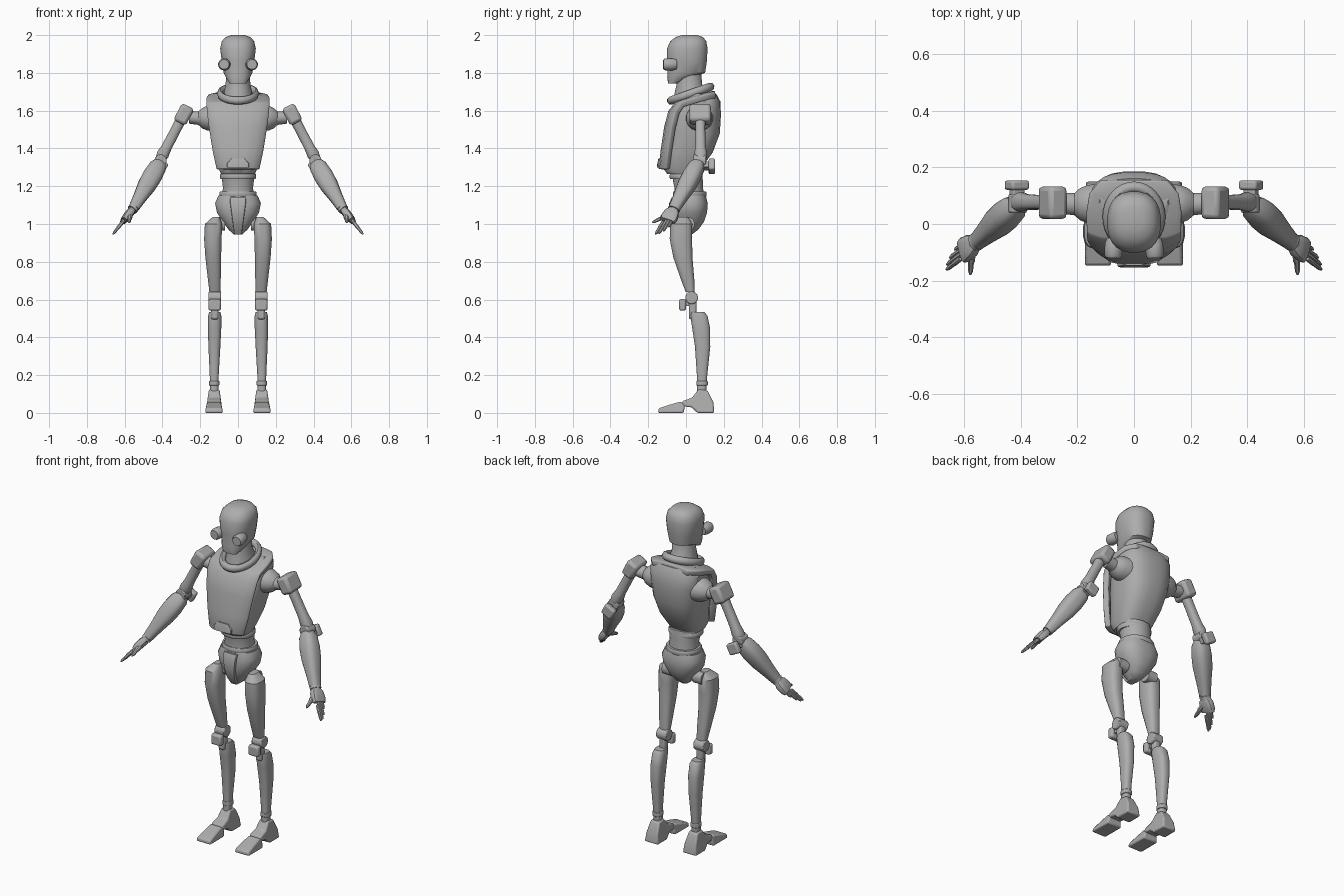
import bpy, bmesh, math
from mathutils import Vector, Matrix

grey = bpy.data.materials.new("robot_grey")
grey.diffuse_color = (0.42, 0.42, 0.42, 1)


def finish(name, bm, mirror=False, bevel=0, thick=0, angle=30):
    bmesh.ops.recalc_face_normals(bm, faces=bm.faces)
    me = bpy.data.meshes.new(name)
    bm.to_mesh(me)
    bm.free()
    me.materials.append(grey)
    ob = bpy.data.objects.new(name, me)
    bpy.context.collection.objects.link(ob)
    bpy.ops.object.select_all(action='DESELECT')
    ob.select_set(True)
    bpy.context.view_layer.objects.active = ob
    bpy.ops.object.shade_smooth_by_angle(angle=math.radians(angle))
    if thick:
        m = ob.modifiers.new("thickness", 'SOLIDIFY')
        m.thickness, m.offset = thick, 0
    if bevel:
        m = ob.modifiers.new("bevel", 'BEVEL')
        m.width, m.segments, m.limit_method = bevel, 2, 'ANGLE'
    if mirror:
        m = ob.modifiers.new("mirror", 'MIRROR')
        m.use_mirror_merge = False
    return ob


def loft(name, sections, axis=(0, 0, 1), ref=(1, 0, 0), n=16, power=2.4, **kw):
    """Skin superellipse sections (x, y, z, half_u, half_v) with capped ends."""
    d = Vector(axis).normalized()
    u = Vector(ref)
    u = (u - d * u.dot(d)).normalized()
    v = d.cross(u)
    bm = bmesh.new()
    rings = []
    for x, y, z, ru, rv in sections:
        ring = []
        for i in range(n):
            a = 2 * math.pi * (i + 0.5) / n
            c, s = math.cos(a), math.sin(a)
            p = Vector((x, y, z)) + u * math.copysign(abs(c) ** (2 / power), c) * ru \
                + v * math.copysign(abs(s) ** (2 / power), s) * rv
            ring.append(bm.verts.new(p))
        rings.append(ring)
    for a, b in zip(rings, rings[1:]):
        for i in range(n):
            bm.faces.new((a[i], a[(i + 1) % n], b[(i + 1) % n], b[i]))
    bm.faces.new(rings[0])
    bm.faces.new(rings[-1])
    return finish(name, bm, **kw)


def limb(name, a, b, radii, ref=(0, 1, 0), **kw):
    """Loft from a to b; radii are (fraction, half_u, half_v)."""
    a, b = Vector(a), Vector(b)
    return loft(name, [(*a.lerp(b, t), ru, rv) for t, ru, rv in radii], b - a, ref, **kw)


def box(name, centre, size, tilt=0, bevel=0.01, **kw):
    bm = bmesh.new()
    bmesh.ops.create_cube(bm, size=1, matrix=Matrix.Translation(centre)
                          @ Matrix.Rotation(tilt, 4, 'Y') @ Matrix.Diagonal((*size, 1)))
    return finish(name, bm, bevel=bevel, **kw)


def prism(name, profile, x, half, taper, **kw):
    """Extrude a (y, z) profile across x, narrower towards the top."""
    bm = bmesh.new()
    sides = [[bm.verts.new((x + s * half * (1 - taper * z), y, z)) for y, z in profile] for s in (-1, 1)]
    bm.faces.new(sides[0])
    bm.faces.new(sides[1])
    k = len(profile)
    for i in range(k):
        j = (i + 1) % k
        bm.faces.new((sides[0][i], sides[0][j], sides[1][j], sides[1][i]))
    return finish(name, bm, **kw)


# Head, eyes and neck
loft("head", [(0, -.07, 1.745, .045, .025), (0, -.03, 1.778, .066, .07), (0, .002, 1.80, .076, .10),
              (0, .005, 1.86, .087, .106), (0, .007, 1.93, .095, .108), (0, .012, 1.968, .086, .096),
              (0, .018, 1.99, .065, .072), (0, .02, 2.0, .035, .04)], n=24, angle=40)
limb("eye", (.07, -.05, 1.845), (.074, -.12, 1.845),
     [(0, .026, .026), (.3, .032, .032), (.85, .032, .032), (1, .026, .026)],
     ref=(1, 0, 0), power=2, mirror=True)
loft("neck", [(0, .03, 1.64, .085, .10), (0, .025, 1.70, .075, .085), (0, .018, 1.74, .066, .068),
              (0, .015, 1.81, .064, .066)], n=20, power=2)

# Collar: tilted ring around the neck
tilt = Vector((0, -.35, 1)).normalized()
back = Vector((0, 1, .35)).normalized()
bm = bmesh.new()
N, M = 32, 8
grid = []
for i in range(N):
    a = 2 * math.pi * i / N
    out = Vector((math.cos(a) * .094, 0, 0)) + back * math.sin(a) * .112
    grid.append([bm.verts.new(Vector((0, .025, 1.69)) + out * (1 + .18 * math.cos(b)) + tilt * .022 * math.sin(b))
                 for b in (2 * math.pi * j / M for j in range(M))])
for i in range(N):
    for j in range(M):
        k, l = (i + 1) % N, (j + 1) % M
        bm.faces.new((grid[i][j], grid[k][j], grid[k][l], grid[i][l]))
finish("collar", bm, angle=50)

# Rib cage
loft("torso", [(0, -.02, 1.265, .09, .08), (0, -.02, 1.30, .105, .105), (0, .015, 1.38, .125, .128),
               (0, .04, 1.48, .143, .14), (0, .053, 1.58, .155, .133), (0, .075, 1.65, .155, .107),
               (0, .095, 1.69, .12, .065)], n=24, power=2.7, angle=40)

# Chest shell: a strip that folds over the shoulders and down the front
path = [(.155, 1.69, .115), (.10, 1.68, .155), (.03, 1.66, .165), (-.045, 1.635, .163), (-.08, 1.59, .158),
        (-.10, 1.51, .146), (-.118, 1.39, .126), (-.13, 1.29, .104)]
bm = bmesh.new()
rows = []
for i, (y, z, h) in enumerate(path):
    drop = min(1, i / 4)
    rows.append([bm.verts.new((f * h, y + .035 * drop * abs(f) ** 4, z - .012 * (1 - drop) * abs(f) ** 4))
                 for f in (-1, -.9, -.7, -.35, 0, .35, .7, .9, 1)])
for a, b in zip(rows, rows[1:]):
    for i in range(8):
        bm.faces.new((a[i], a[i + 1], b[i + 1], b[i]))
finish("chest_shell", bm, thick=.032, bevel=.006, angle=40)
loft("chest_latch", [(0, -.138, 1.298, .058, .016), (0, -.136, 1.322, .058, .016),
                     (0, -.13, 1.348, .034, .016)], power=6)

# Waist and pelvis
loft("waist", [(0, .015, 1.12, .092, .085), (0, .015, 1.19, .08, .076), (0, .01, 1.23, .085, .08),
               (0, .005, 1.28, .088, .08)], n=24, power=2.1)
for z, y, rx in ((1.252, .0, .097), (1.158, .02, .1)):
    loft("waist_ring", [(0, y, z - .015, rx - .004, rx - .014), (0, y, z - .008, rx, rx - .01),
                        (0, y, z + .008, rx, rx - .01), (0, y, z + .015, rx - .004, rx - .014)], n=24, power=2.1)
loft("pelvis", [(0, .02, 1.15, .105, .085), (0, .02, 1.11, .122, .096), (0, .018, 1.06, .112, .094),
                (0, .015, 1.01, .08, .08), (0, .01, .97, .05, .055), (0, 0, .945, .024, .032)], n=24, angle=40)
loft("groin_plate", [(0, -.02, .945, .02, .022), (0, -.052, .99, .026, .022), (0, -.07, 1.05, .034, .018),
                     (0, -.073, 1.11, .042, .016), (0, -.062, 1.14, .044, .014)], power=6)

# Legs
loft("hip_joint", [(.07, .01, 1.0, .035, .035), (.13, .01, 1.0, .035, .035)], (1, 0, 0), (0, 1, 0), mirror=True)
loft("thigh", [(.116, -.018, 1.036, .02, .03), (.13, -.026, 1.0, .046, .06), (.133, -.027, .92, .047, .06),
               (.131, -.016, .82, .042, .051), (.125, .01, .70, .034, .035), (.122, .022, .64, .03, .024)],
     power=2.7, mirror=True, angle=35)
loft("knee_joint", [(.09, .03, .61, .034, .034), (.156, .03, .61, .034, .034)], (1, 0, 0), (0, 1, 0),
     power=2, mirror=True, bevel=.005)
box("knee_link", (.123, .035, .56), (.04, .04, .13), mirror=True)
box("knee_pad", (.123, -.018, .572), (.066, .036, .062), mirror=True)
box("knee_pad_arm", (.123, .008, .58), (.03, .04, .03), bevel=.004, mirror=True)
loft("shin", [(.123, .06, .535, .030, .036), (.123, .068, .515, .035, .046), (.124, .08, .45, .036, .048),
              (.125, .088, .35, .032, .041), (.126, .085, .2, .024, .028), (.126, .082, .10, .022, .024)],
     power=2.8, mirror=True, angle=35)
loft("ankle_ring", [(.126, .085, .145, .028, .031), (.126, .085, .17, .028, .031)], bevel=.004, mirror=True)
prism("heel", [(.06, 0), (.15, 0), (.145, .055), (.115, .118), (.066, .125), (.032, .08), (-.02, .062),
               (-.02, .035), (.03, .03)], .126, .045, 3, bevel=.008, mirror=True)
prism("toe", [(-.148, 0), (-.012, 0), (-.005, .045), (-.028, .06), (-.09, .042), (-.145, .024)],
      .127, .048, 4, bevel=.008, mirror=True)

# Shoulders and upper arms
SH, EL = Vector((.287, .075, 1.58)), Vector((.41, .078, 1.345))
lean = -math.atan2(EL.x - SH.x, SH.z - EL.z)
loft("shoulder_socket", [(.12, .07, 1.56, .075, .07), (.165, .07, 1.56, .068, .066), (.19, .07, 1.56, .058, .054),
                         (.21, .07, 1.56, .04, .036), (.26, .073, 1.565, .037, .034)],
     (1, 0, 0), (0, 1, 0), power=2, mirror=True)
box("shoulder_block", SH, (.072, .115, .10), lean, .016, mirror=True)
limb("upper_arm", SH, EL, [(0, .028, .028), (.35, .026, .027), (.75, .028, .028), (.9, .035, .033), (1, .03, .028)],
     mirror=True)
loft("elbow_joint", [(.41, .04, 1.335, .033, .033), (.41, .105, 1.335, .033, .033)], (0, 1, 0), (1, 0, 0),
     power=2, mirror=True, bevel=.005)
box("elbow_stem", (.413, .11, 1.308), (.045, .05, .035), lean, .005, mirror=True)
box("elbow_flange", (.413, .137, 1.305), (.07, .034, .065), lean, .009, mirror=True)

# Forearms and wrists
W = Vector((.552, -.06, 1.085))
limb("forearm", (.412, .068, 1.325), W, [(0, .03, .032), (.1, .044, .047), (.3, .05, .052), (.5, .049, .049),
                                         (.75, .039, .037), (1, .03, .028)], power=2.8, mirror=True, angle=35)
P = Vector((.605, -.097, 1.018))
limb("wrist", W, P, [(-.2, .022, .022), (.3, .022, .022)], mirror=True)
limb("wrist_ring", W, P, [(.0, .032, .028), (.15, .032, .028)], mirror=True)

# Hands
d = (P - W).normalized()
side = Vector((0, 1, 0))
side = (side - d * side.y).normalized()
limb("palm", W, P, [(.15, .026, .018), (.4, .04, .023), (.8, .045, .021), (1.02, .041, .015)], power=3.5, mirror=True)
for off, length in ((-.034, .075), (-.011, .088), (.012, .086), (.035, .072)):
    base = P + side * off
    limb("finger", base - d * .01, base + d * length + side * off * .2,
         [(0, .009, .01), (.45, .0095, .0105), (.5, .008, .009), (.85, .008, .008), (1, .004, .004)],
         n=8, mirror=True)
limb("thumb", (.572, -.09, 1.05), (.577, -.178, 1.008),
     [(0, .016, .016), (.45, .014, .014), (.5, .011, .011), (.85, .009, .009), (1, .004, .004)],
     ref=(1, 0, 0), n=8, mirror=True)
